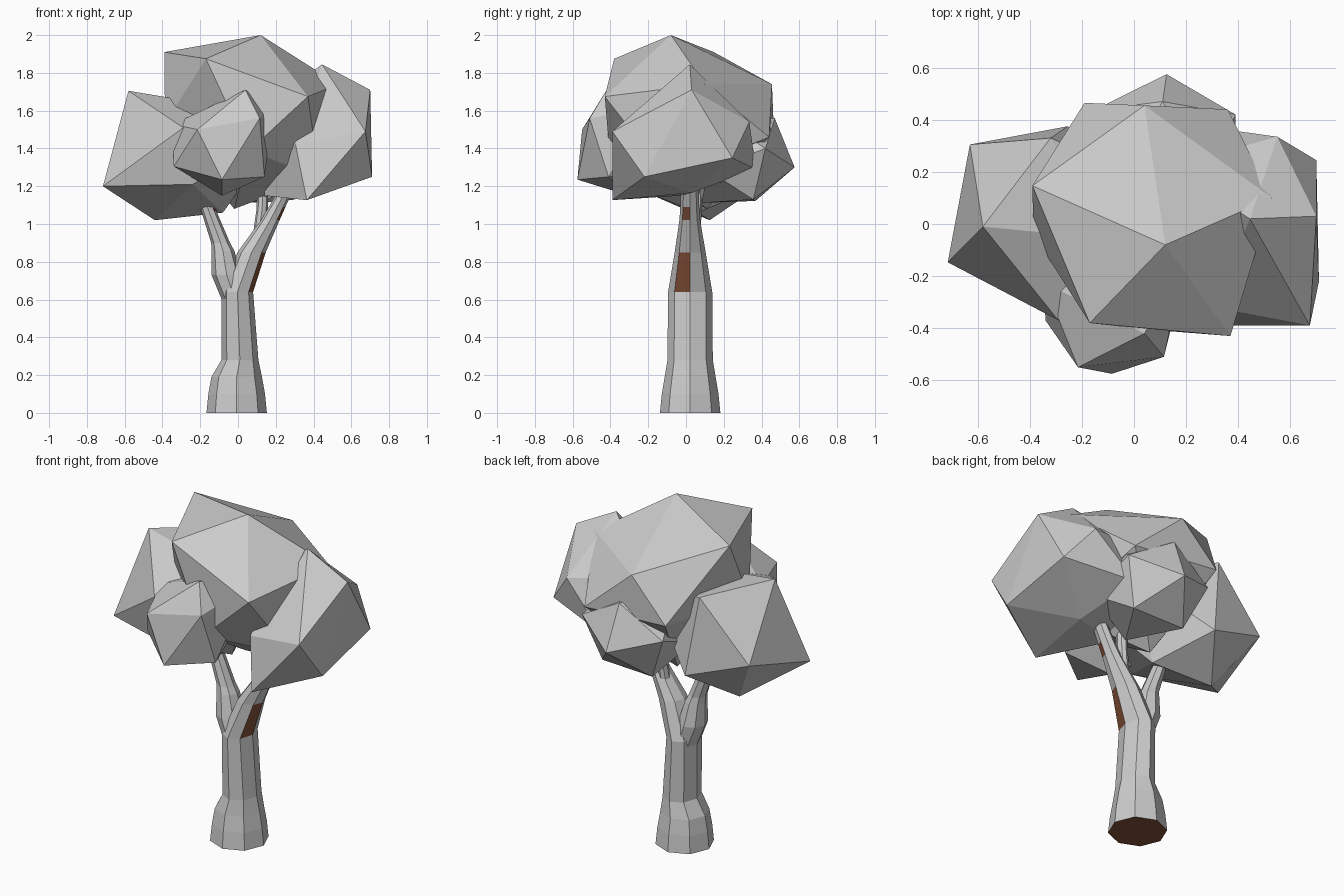
import bpy, bmesh, math
from mathutils import Vector, Matrix

if "Cube" in bpy.data.objects:
    bpy.data.objects.remove(bpy.data.objects["Cube"])


def material(name, rgb):
    m = bpy.data.materials.new(name)
    m.diffuse_color = (*rgb, 1)
    m.use_nodes = True
    m.node_tree.nodes["Principled BSDF"].inputs["Base Color"].default_value = m.diffuse_color
    return m


GREY = material("pale grey", (0.6, 0.6, 0.6))
BROWN = material("bark brown", (0.23, 0.08, 0.04))


def finish(name, bm, mats):
    bmesh.ops.recalc_face_normals(bm, faces=bm.faces)
    me = bpy.data.meshes.new(name)
    bm.to_mesh(me)
    bm.free()
    for m in mats:
        me.materials.append(m)
    ob = bpy.data.objects.new(name, me)
    bpy.context.collection.objects.link(ob)


def clump(name, centre, face, pulls=()):
    """Icosahedron skewed so one face lands on three corners; nearest corners pulled."""
    bm = bmesh.new()
    bmesh.ops.create_icosphere(bm, subdivisions=1, radius=1)
    bm.faces.ensure_lookup_table()
    c = Vector(centre)
    src = Matrix([v.co for v in bm.faces[0].verts]).transposed()
    dst = Matrix([Vector(p) - c for p in face]).transposed()
    skew = dst @ src.inverted()
    free = set(bm.verts) - set(bm.faces[0].verts)
    for v in bm.verts:
        v.co = c + skew @ v.co
    for p in pulls:
        p = Vector(p)
        v = min(free, key=lambda v: (v.co - p).length)
        v.co = p
        free.discard(v)
    finish(name, bm, [GREY])


def limb(name, rings, brown_segments=(), brown_base=False):
    """Eight-sided tube through level rings (x, y, z, x radius, y radius)."""
    bm = bmesh.new()
    loops = []
    for x, y, z, rx, ry in rings:
        loops.append([bm.verts.new((x + rx * math.cos(k * math.pi / 4),
                                    y + ry * math.sin(k * math.pi / 4), z))
                      for k in range(8)])
    for s, (lo, hi) in enumerate(zip(loops, loops[1:])):
        for k in range(8):
            n = (k + 1) % 8
            f = bm.faces.new((lo[k], lo[n], hi[n], hi[k]))
            # bare bark strip on the front right side
            f.material_index = 1 if k == 7 and s in brown_segments else 0
    base = bm.faces.new(loops[0])
    base.material_index = 1 if brown_base else 0
    bm.faces.new(loops[-1])
    finish(name, bm, [GREY, BROWN])


# Trunk flaring at the root and leaning into the right branch
limb("trunk", [(-.007, .022, 0, .16, .16), (-.007, .022, .10, .15, .15),
               (-.007, .022, .19, .134, .135), (.01, .022, .28, .098, .12),
               (-.003, .022, .64, .083, .117), (.072, .022, .85, .075, .082),
               (.17, .02, 1.02, .05, .055), (.207, .02, 1.09, .044, .05),
               (.29, .02, 1.25, .036, .045), (.36, .02, 1.40, .03, .035)],
     brown_segments=(4, 6), brown_base=True)

# Side branches
limb("left_branch", [(-.008, .02, .58, .07, .09), (-.06, .02, .73, .08, .088),
                     (-.08, .02, .86, .06, .065), (-.092, .02, .90, .05, .055),
                     (-.155, .02, 1.07, .04, .045), (-.165, .02, 1.10, .04, .045),
                     (-.21, .02, 1.25, .035, .04)], brown_segments=(4,))
limb("middle_branch", [(.11, .04, .95, .03, .035), (.128, .05, 1.08, .03, .035),
                       (.135, .06, 1.30, .028, .03)])

# Leaf clumps
clump("crown_leaves", (.07, .02, 1.56),
      [(.12, -.08, 2.0), (-.17, -.38, 1.875), (.37, -.43, 1.675)],
      [(-.39, .147, 1.91), (.04, .455, 1.74), (.53, .10, 1.74), (-.19, .465, 1.50),
       (.36, .44, 1.46), (-.02, .11, 1.08), (.43, -.10, 1.25)])
clump("left_leaves", (-.24, .02, 1.42),
      [(-.58, -.01, 1.705), (-.715, -.147, 1.20), (-.29, -.37, 1.51)],
      [(-.63, .305, 1.32), (-.44, .125, 1.02), (-.255, .375, 1.19), (-.32, .33, 1.655),
       (-.24, -.31, 1.21), (-.07, -.06, 1.62), (-.08, .06, 1.06), (.12, .14, 1.50)])
clump("right_leaves", (.42, 0, 1.43),
      [(.70, .245, 1.35), (.70, .03, 1.71), (.71, -.22, 1.25)],
      [(.445, .02, 1.845), (.405, .03, 1.165), (.675, -.39, 1.49),
       (.55, .335, 1.54), (.30, .37, 1.29), (.305, -.32, 1.42)])
clump("front_leaves", (-.09, -.28, 1.42),
      [(-.215, -.55, 1.50), (.115, -.51, 1.56), (-.085, -.575, 1.235)],
      [(.04, -.42, 1.71), (-.34, -.37, 1.305), (.14, -.41, 1.25), (-.085, -.30, 1.15)])
clump("back_leaves", (.12, .277, 1.336),
      [(.125, .575, 1.30), (.11, .47, 1.56), (.39, .42, 1.40)])
